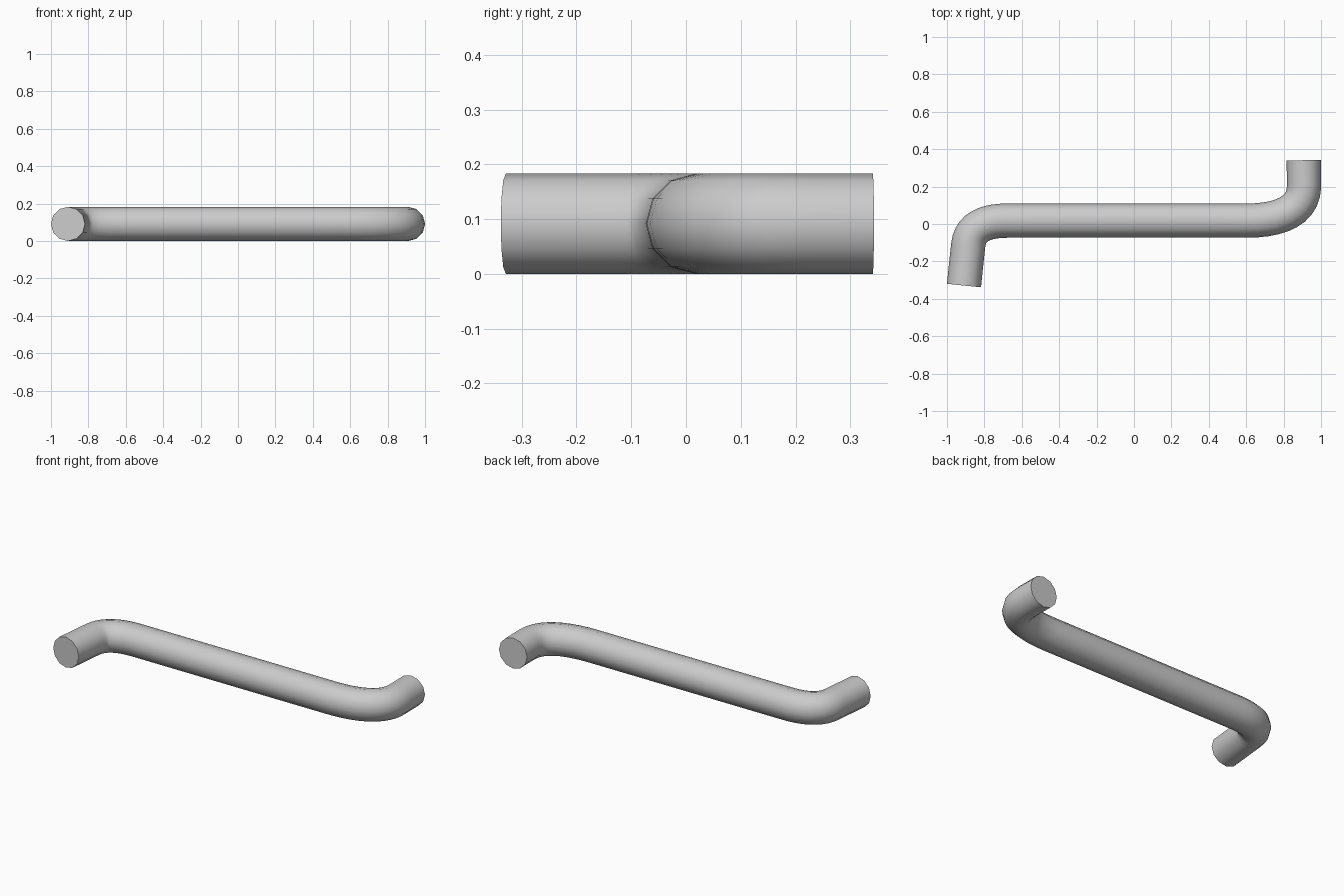
import bpy, math

if "Cube" in bpy.data.objects:
    bpy.data.objects.remove(bpy.data.objects["Cube"])

R = 0.0915  # tube radius, also its height above ground

# Centre line: (left handle, point, right handle), x/y only
path = [
    ((-0.914, -0.38), (-0.909, -0.329), (-0.901, -0.25)),
    ((-0.893, -0.17), (-0.886, -0.11), (-0.876, -0.02)),
    ((-0.80, 0.018), (-0.68, 0.018), (-0.30, 0.018)),
    ((0.20, 0.018), (0.60, 0.018), (0.79, 0.018)),
    ((0.907, 0.075), (0.909, 0.20), (0.909, 0.25)),
    ((0.908, 0.30), (0.907, 0.341), (0.906, 0.38)),
]

curve = bpy.data.curves.new("bent_bar", 'CURVE')
curve.dimensions = '3D'
curve.resolution_u = 10
curve.bevel_depth = R
curve.bevel_resolution = 4   # twelve sides
curve.use_fill_caps = True
spline = curve.splines.new('BEZIER')
spline.bezier_points.add(len(path) - 1)
for bp, (hl, co, hr) in zip(spline.bezier_points, path):
    bp.handle_left_type = bp.handle_right_type = 'FREE'
    bp.co = (*co, R)
    bp.handle_left = (*hl, R)
    bp.handle_right = (*hr, R)

# Bent bar as a mesh with sharp capped ends
bar = bpy.data.objects.new("bent_bar", curve)
bpy.context.collection.objects.link(bar)
bpy.context.view_layer.objects.active = bar
bar.select_set(True)
bpy.ops.object.convert(target='MESH')
bar = bpy.context.object

# Weld the caps to the tube
bpy.ops.object.mode_set(mode='EDIT')
bpy.ops.mesh.select_all(action='SELECT')
bpy.ops.mesh.remove_doubles(threshold=0.0005)
bpy.ops.mesh.normals_make_consistent(inside=False)
bpy.ops.object.mode_set(mode='OBJECT')
bpy.ops.object.shade_smooth_by_angle(angle=math.radians(40))
